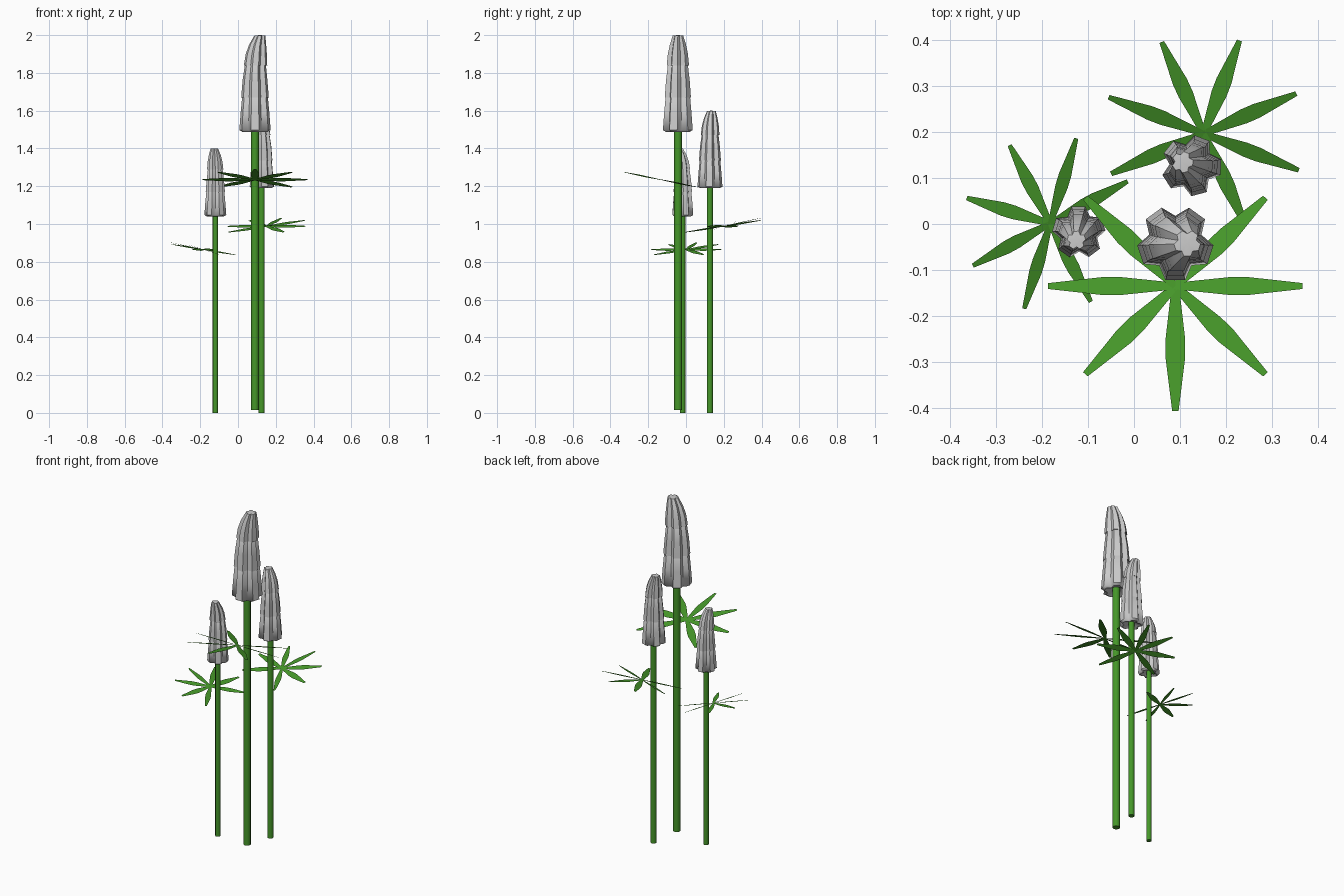
import bpy, bmesh, math
from mathutils import Vector, Matrix

if "Cube" in bpy.data.objects:
    bpy.data.objects.remove(bpy.data.objects["Cube"])

green = bpy.data.materials.new("leaf_green")
green.diffuse_color = (0.06, 0.31, 0.022, 1)
green.use_nodes = True
green.node_tree.nodes["Principled BSDF"].inputs["Base Color"].default_value = green.diffuse_color


def finish(bm, name, place, mat=None, angle=40):
    bmesh.ops.recalc_face_normals(bm, faces=bm.faces)
    bm.transform(place)
    me = bpy.data.meshes.new(name)
    bm.to_mesh(me)
    bm.free()
    ob = bpy.data.objects.new(name, me)
    bpy.context.collection.objects.link(ob)
    if mat:
        me.materials.append(mat)
    bpy.ops.object.select_all(action='DESELECT')
    ob.select_set(True)
    bpy.context.view_layer.objects.active = ob
    bpy.ops.object.shade_smooth_by_angle(angle=math.radians(angle))
    return ob


# Flower: (radius, height, sideways lean) rings for three stacked skirts
PROFILE = [(.022, 1.505, 0), (.066, 1.487, 0), (.083, 1.497, 0), (.076, 1.59, 0),
           (.068, 1.675, 0), (.064, 1.68, 0), (.073, 1.67, 0), (.066, 1.76, 0),
           (.056, 1.84, .002), (.052, 1.845, .002), (.062, 1.84, .003),
           (.056, 1.90, .007), (.045, 1.95, .014), (.029, 1.998, .026)]


def flower(name, place):
    bm = bmesh.new()
    # five lobes, each a blunt tip pair plus a valley
    star = []
    for k in range(5):
        a = -90 + 72 * k
        star += [(a - 15, 1), (a + 15, 1), (a + 36, .72)]
    rings = []
    for i, (r, z, lean) in enumerate(PROFILE):
        rings.append([bm.verts.new((lean + r * (f if i else .9) * math.cos(math.radians(a)),
                                    r * (f if i else .9) * math.sin(math.radians(a)), z))
                      for a, f in star])
    n = len(star)
    for lo, hi in zip(rings, rings[1:]):
        for j in range(n):
            bm.faces.new((lo[j], lo[(j + 1) % n], hi[(j + 1) % n], hi[j]))
    tip = bm.verts.new((.027, 0, 2.0))
    for j in range(n):
        bm.faces.new((rings[-1][j], rings[-1][(j + 1) % n], tip))
    bm.faces.new(rings[0])
    finish(bm, name, place, angle=50)


def stem(name, place, base):
    bm = bmesh.new()
    h = 1.52 - base
    bmesh.ops.create_cone(bm, cap_ends=True, segments=8, radius1=.021, radius2=.021, depth=h,
                          matrix=Matrix.Translation((0, 0, base + h / 2)))
    finish(bm, name, place, green, 50)


# Leaf: seven flat leaflets fanned at 45 degrees, with a gap on the stem side
LEAFLET = [(0, .008), (.43, .0215), (.57, .0215), (1, .007)]


def leaf(name, place):
    bm = bmesh.new()
    tilt = Matrix.Rotation(math.radians(-11.5), 4, 'X')  # outward (-y) side raised
    for k in range(-3, 4):
        a = math.radians(45 * k)
        turn = (Matrix.Translation((0, -.093, 1.235)) @ tilt
                @ Matrix.Rotation(a - math.pi / 2, 4, 'Z')
                @ Matrix.Rotation(math.radians(-13) * math.sin(a), 4, 'X'))
        rows = [[bm.verts.new(turn @ Vector((t * .277, s * w, 0))) for s in (-1, 1)]
                for t, w in LEAFLET]
        for p, q in zip(rows, rows[1:]):
            bm.faces.new((p[0], q[0], q[1], p[1]))
    finish(bm, name, place, green)


# Three plants: name, x, y, yaw, scale, stem base
for name, x, y, yaw, s, base in [("tall", .09, -.042, 0, 1, .015),
                                 ("middle", .125, .127, 159, .8, 0),
                                 ("short", -.12, -.018, -107, .7, 0)]:
    place = (Matrix.Translation((x, y, 0)) @ Matrix.Rotation(math.radians(yaw), 4, 'Z')
             @ Matrix.Scale(s, 4))
    stem(name + "_stem", place, base)
    flower(name + "_flower", place)
    leaf(name + "_leaf", place)
